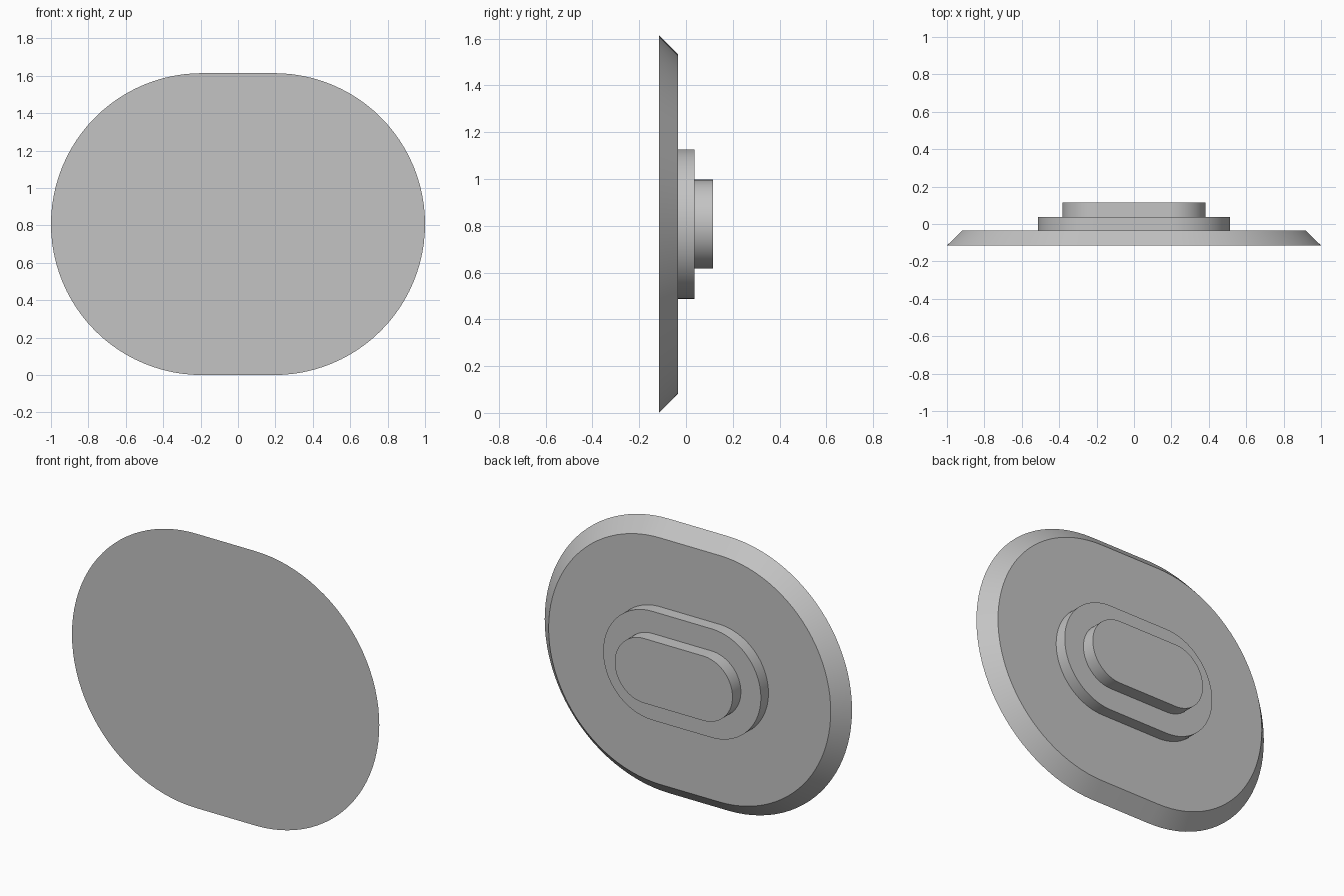
import bpy, bmesh
from math import pi, sin, cos

cube = bpy.data.objects.get("Cube")
if cube:
    bpy.data.objects.remove(cube, do_unlink=True)

CENTRE_Z = 0.807
HALF_STRAIGHT = 0.193
ARC_STEPS = 48

grey = bpy.data.materials.new("plain_grey")
grey.use_nodes = True
colour = (0.55, 0.55, 0.55, 1)
grey.diffuse_color = colour
grey.node_tree.nodes["Principled BSDF"].inputs["Base Color"].default_value = colour


def outline(bm, radius, y):
    """Ring of vertices: two half circles joined by straight edges."""
    ring = []
    for side in (1, -1):
        for i in range(ARC_STEPS + 1):
            a = -pi / 2 + pi * i / ARC_STEPS
            x = side * (HALF_STRAIGHT + radius * cos(a))
            z = CENTRE_Z + side * radius * sin(a)
            ring.append(bm.verts.new((x, y, z)))
    return ring


def rounded_slab(name, front_radius, back_radius, front_y, back_y):
    bm = bmesh.new()
    front = outline(bm, front_radius, front_y)
    back = outline(bm, back_radius, back_y)
    bm.faces.new(front)
    bm.faces.new(back[::-1])
    for i in range(len(front)):
        j = (i + 1) % len(front)
        bm.faces.new((front[j], front[i], back[i], back[j]))
    bmesh.ops.recalc_face_normals(bm, faces=bm.faces)
    mesh = bpy.data.meshes.new(name)
    bm.to_mesh(mesh)
    bm.free()
    mesh.materials.append(grey)
    ob = bpy.data.objects.new(name, mesh)
    bpy.context.collection.objects.link(ob)
    bpy.ops.object.select_all(action='DESELECT')
    ob.select_set(True)
    bpy.context.view_layer.objects.active = ob
    bpy.ops.object.shade_smooth_by_angle(angle=pi / 6)


# Front plate with a chamfered rim, then two stepped bosses on its back
rounded_slab("front_plate", 0.807, 0.725, -0.115, -0.034)
rounded_slab("middle_boss", 0.32, 0.32, -0.034, 0.037)
rounded_slab("rear_boss", 0.19, 0.19, 0.037, 0.115)
